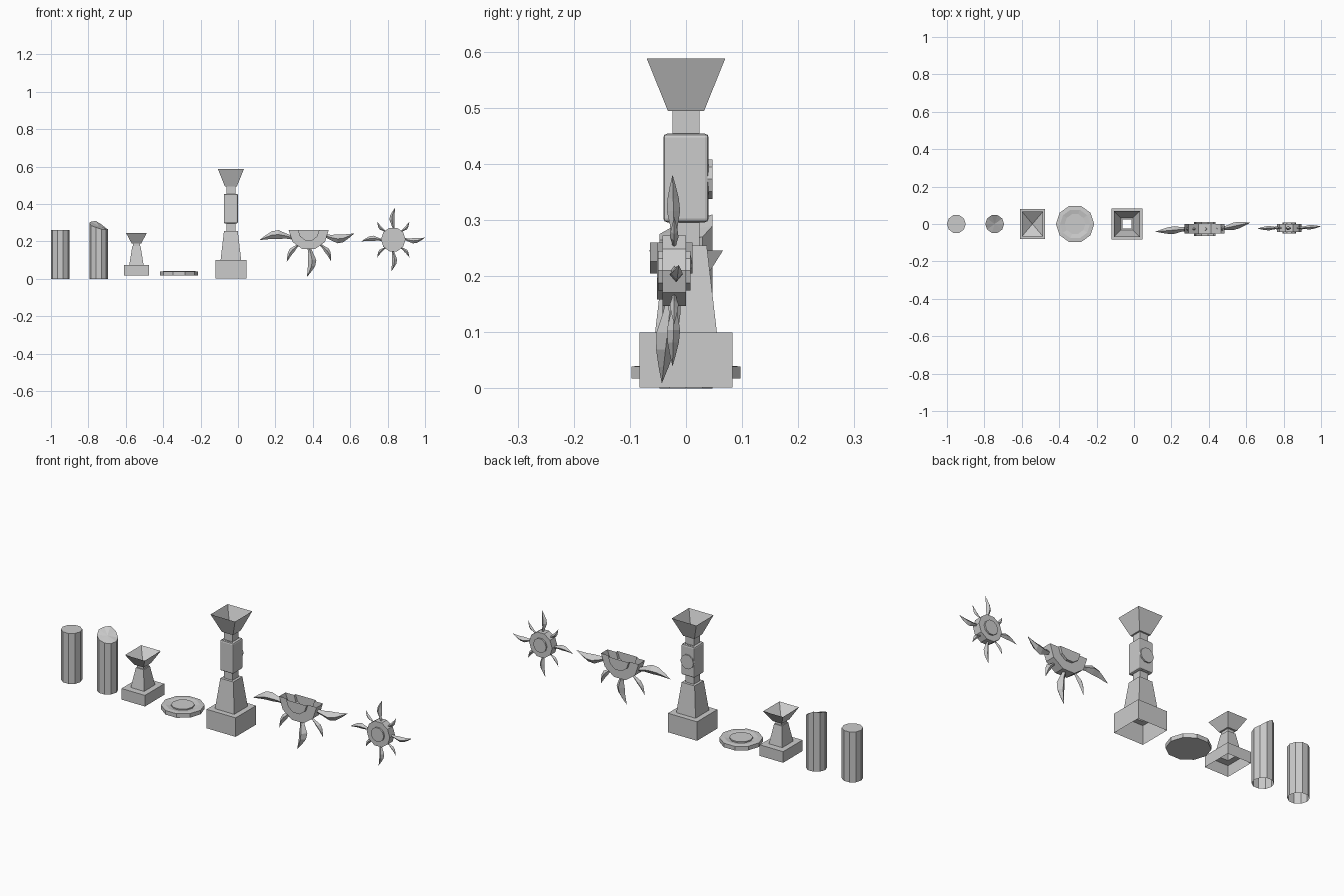
import bpy, bmesh
from math import cos, sin, pi, radians
from mathutils import Vector

if "Cube" in bpy.data.objects:
    bpy.data.objects.remove(bpy.data.objects["Cube"])


def finish(name, bm):
    bmesh.ops.remove_doubles(bm, verts=bm.verts, dist=1e-5)
    bmesh.ops.recalc_face_normals(bm, faces=bm.faces)
    me = bpy.data.meshes.new(name)
    bm.to_mesh(me)
    bm.free()
    ob = bpy.data.objects.new(name, me)
    bpy.context.collection.objects.link(ob)
    return ob


def skin(bm, rings, closed=True):
    """Bridge successive rings of points with flat faces."""
    vs = [[bm.verts.new(p) for p in r] for r in rings]
    for a, b in zip(vs, vs[1:]):
        n = len(a)
        for i in range(n if closed else n - 1):
            j = (i + 1) % n
            bm.faces.new((a[i], a[j], b[j], b[i]))
    return vs


def clean(bm):
    bmesh.ops.dissolve_degenerate(bm, dist=1e-6, edges=bm.edges)


def turned(name, profile, centre, axis='Z', half=False):
    """Ten-sided turned part from (radius, height) points."""
    bm = bmesh.new()
    c = Vector(centre)
    angs = [pi + k * pi / 5 for k in range(6 if half else 10)]
    rings = []
    for r, h in profile:
        r = max(r, 1e-6)
        rings.append([c + Vector((r * cos(a), h, r * sin(a)) if axis == 'Y'
                                 else (r * cos(a), r * sin(a), h)) for a in angs])
    skin(bm, rings, not half)
    clean(bm)
    return finish(name, bm)


def square_loft(name, profile, x, depth=1.0):
    """Hollow four-sided shell from (half width, height) points."""
    bm = bmesh.new()
    rings = [[(x + sx * w, sy * w * depth, z) for sx, sy in ((-1, -1), (1, -1), (1, 1), (-1, 1))]
             for w, z in profile]
    skin(bm, rings)
    clean(bm)
    return finish(name, bm)


def flames(name, centre, rays):
    """Wavy pointed rays: (angle, start, end, half width, bend sign, tilt in y)."""
    bm = bmesh.new()
    c = Vector(centre)
    # station: position along ray, sideways sway, width factor
    stations = [(0, .25, .4), (.2, -.25, .6), (.42, -.6, 1), (.62, -.45, .85),
                (.82, .2, .45), (1, .9, .02)]
    for ang, r0, r1, w, bend, tilt in rays:
        a = radians(ang)
        d, p = Vector((cos(a), 0, sin(a))), Vector((-sin(a), 0, cos(a)))
        y = Vector((0, 1, 0))
        rings = []
        for t, s, f in stations:
            m = c + d * (r0 + (r1 - r0) * t) + p * (s * w * bend * .8) + y * (tilt * t)
            rings.append([m + p * w * f, m + y * w * f * .85, m - p * w * f, m - y * w * f * .85])
        vs = skin(bm, rings)
        bm.faces.new(vs[0])
        bm.faces.new(vs[-1])
    return finish(name, bm)


# whole column, open underneath
turned("column", [(.05, 0), (.05, .26), (0, .26)], (-.95, 0, 0))

# broken column with a jagged slanting top
heights = [.265, .27, .29, .31, .305, .30, .285, .275, .265, .262]
bm = bmesh.new()
pts = [(-.745 + .05 * cos(k * pi / 5), .05 * sin(k * pi / 5)) for k in range(10)]
rings = skin(bm, [[(x, y, 0) for x, y in pts], [(x, y, h) for (x, y), h in zip(pts, heights)]])
mid = bm.verts.new((-.745, 0, .282))
for k in range(10):
    bm.faces.new((rings[1][k], rings[1][(k + 1) % 10], mid))
finish("broken_column", bm)

# small fire stand
square_loft("small_fire_stand",
            [(.067, .018), (.067, .075), (.038, .075), (.022, .175), (.018, .175), (.018, .19),
             (.026, .19), (.056, .246), (0, .195)], -.543, 1.18)

# shallow plate
turned("plate", [(0, .018), (.102, .018), (.102, .039), (.08, .041), (.055, .036),
                 (.055, .042), (0, .042)], (-.315, 0, 0))

# tall fire stand: stepped base and shaft
X = -.038
square_loft("tall_stand_base",
            [(.083, .002), (.083, .1), (.055, .1), (.037, .255), (.024, .255), (.024, .297),
             (.032, .297)], X)
# tall stand: rounded block, hollow at both ends
bm = bmesh.new()
bmesh.ops.create_cube(bm, size=1)
for v in bm.verts:
    v.co = Vector((X + v.co.x * .076, v.co.y * .081, .375 + v.co.z * .158))
bmesh.ops.bevel(bm, geom=bm.edges[:], offset=.007, segments=2, profile=.5, affect='EDGES')
bm.normal_update()
bmesh.ops.delete(bm, geom=[f for f in bm.faces if abs(f.normal.z) > .99], context='FACES')
finish("tall_stand_block", bm)
# medallion on the back of the block
turned("tall_stand_medallion", [(.037, .038), (.037, .047), (0, .047)], (X, 0, .373), 'Y')
# tall stand: upper neck and bowl
square_loft("tall_stand_bowl",
            [(.032, .454), (.024, .454), (.024, .494), (.032, .494), (.07, .588)], X)


def hub_profile(r, inner, h, h2):
    return [(0, -h2), (inner, -h2), (inner, -h), (r, -h), (r, h), (inner, h), (inner, h2), (0, h2)]


# half sun
turned("half_sun_hub", hub_profile(.107, .058, .026, .038), (.378, -.026, .26), 'Y', True)
flames("half_sun_side_rays", (.378, -.026, .225),
       [(180, .09, .262, .024, 1, -.015), (0, .09, .243, .024, 1, .033)])
flames("half_sun_lower_rays", (.385, -.026, .26),
       [(270, .095, .25, .023, -1, -.017), (231, .095, .21, .014, 1, -.01),
        (307, .095, .20, .014, -1, .01)])

# full sun
turned("full_sun_hub", hub_profile(.066, .037, .021, .029), (.83, -.021, .21), 'Y')
flames("full_sun_rays", (.83, -.021, .21),
       [(k * 90, .06, .17, .014, 1 if k % 2 == 0 else -1, .008 if k == 0 else -.003)
        for k in range(4)] +
       [(45 + k * 90, .06, .128, .009, 1 if k % 2 == 0 else -1, 0) for k in range(4)])
